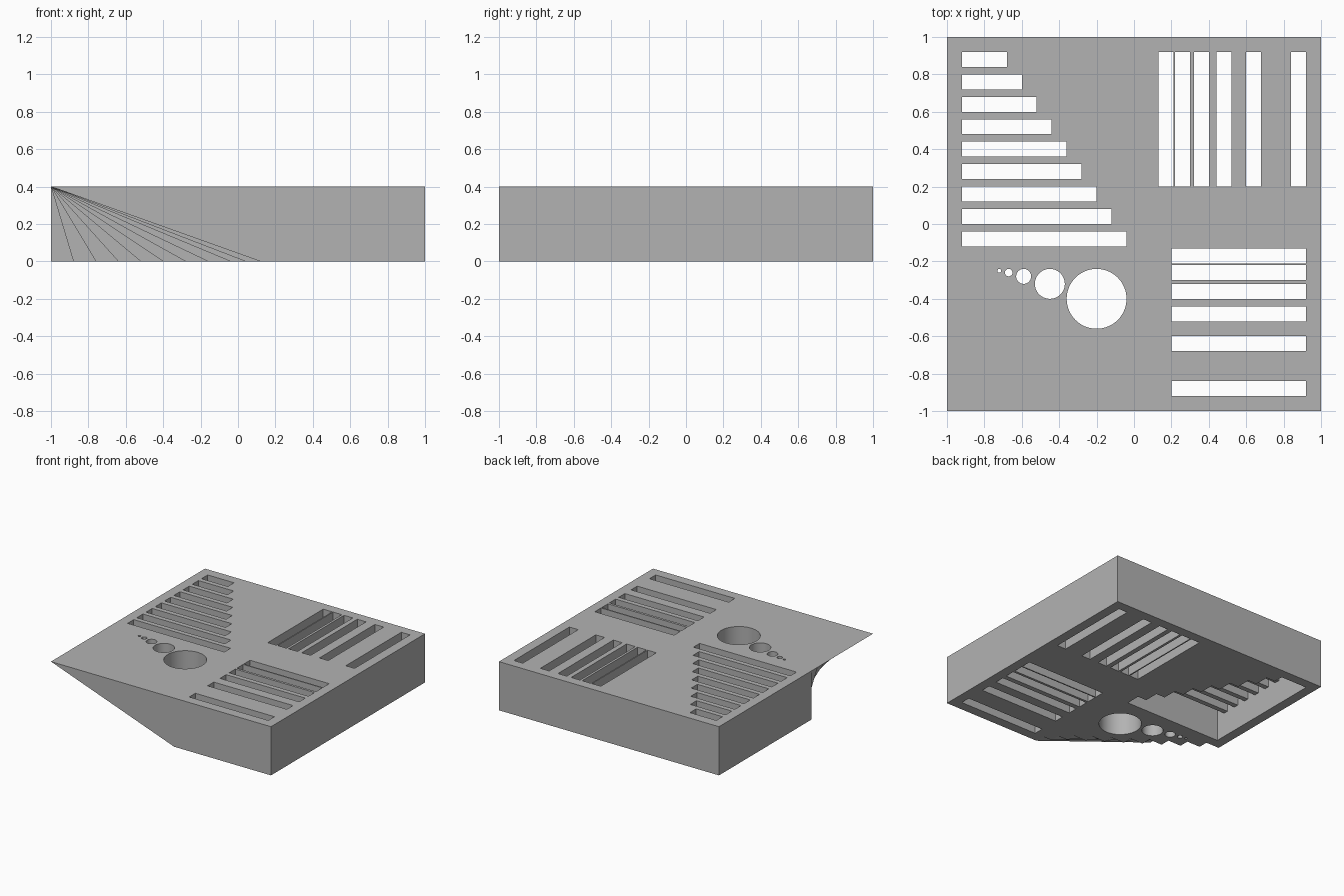
import bpy, bmesh, math

if "Cube" in bpy.data.objects:
    bpy.data.objects.remove(bpy.data.objects["Cube"])

H = 0.4          # block height
BRIDGE_Z = 0.2   # underside of the bridges

grey = bpy.data.materials.new("grey plastic")
grey.diffuse_color = (0.45, 0.45, 0.45, 1)
grey.use_nodes = True
grey.node_tree.nodes["Principled BSDF"].inputs["Base Color"].default_value = grey.diffuse_color


def finish(name, bm):
    bmesh.ops.recalc_face_normals(bm, faces=bm.faces[:])
    me = bpy.data.meshes.new(name)
    bm.to_mesh(me)
    bm.free()
    ob = bpy.data.objects.new(name, me)
    bpy.context.collection.objects.link(ob)
    me.materials.append(grey)
    return ob


def prism(bm, pts, z0, z1):
    lo = [bm.verts.new((x, y, z0)) for x, y in pts]
    hi = [bm.verts.new((x, y, z1)) for x, y in pts]
    bm.faces.new(lo)
    bm.faces.new(hi)
    for i in range(len(pts)):
        j = (i + 1) % len(pts)
        bm.faces.new((lo[i], lo[j], hi[j], hi[i]))


def slot(bm, x0, x1, y0, y1):
    prism(bm, [(x0, y0), (x1, y0), (x1, y1), (x0, y1)], -0.1, H + 0.1)


def cut(target, cutter):
    m = target.modifiers.new(cutter.name, "BOOLEAN")
    m.operation, m.solver, m.object = "DIFFERENCE", "EXACT", cutter
    bpy.context.view_layer.objects.active = target
    bpy.ops.object.modifier_apply(modifier=m.name)
    bpy.data.objects.remove(cutter)


# Block with ten overhang ramps, each 0.08 deep, then a plain wall behind
feet = [0.12, 0.04] + [-0.04 - 0.12 * i for i in range(8)] + [-1.0]
ends = [-1 + 0.08 * i for i in range(11)] + [1.0]
bm = bmesh.new()
tops = [bm.verts.new((-1, y, H)) for y in ends]
near = [bm.verts.new((x, y, 0)) for x, y in zip(feet, ends)]
far = [bm.verts.new((x, y, 0)) for x, y in zip(feet, ends[1:])]
fr, br = bm.verts.new((1, -1, 0)), bm.verts.new((1, 1, 0))
ftr, btr = bm.verts.new((1, -1, H)), bm.verts.new((1, 1, H))
for i in range(11):
    bm.faces.new((tops[i], near[i], far[i], tops[i + 1]))
    if i < 10:
        bm.faces.new((tops[i + 1], far[i], near[i + 1]))
bm.faces.new(tops + [btr, ftr])
bm.faces.new([v for pair in zip(near, far) for v in pair] + [br, fr])
bm.faces.new((tops[0], near[0], fr, ftr))
bm.faces.new((tops[-1], far[-1], br, btr))
bm.faces.new((fr, br, btr, ftr))
block = finish("test_block", bm)

# Stepped pocket under the bridges
rows = [(-0.04 - 0.08 * i, -0.12 + 0.12 * i) for i in range(9)]
pocket = [(-0.92, -0.12)]
for x, y in rows:
    pocket += [(x, y), (x, min(y + 0.12, 0.92))]
pocket.append((-0.92, 0.92))
bm = bmesh.new()
prism(bm, pocket, -0.1, BRIDGE_Z)
cut(block, finish("bridge_pocket", bm))

# Through slots: bridge gaps, then two sets separated by ever thicker walls
bm = bmesh.new()
for x, y in rows:
    slot(bm, -0.92, x, y, y + 0.08)
for a in (0.13, 0.22, 0.32, 0.44, 0.60, 0.84):
    slot(bm, a, a + 0.08, 0.2, 0.92)
    slot(bm, 0.2, 0.92, -a - 0.08, -a)
# Round holes, all touching the same back line
for x, r in ((-0.2, 0.16), (-0.45, 0.08), (-0.59, 0.04), (-0.67, 0.02), (-0.72, 0.01)):
    ring = [2 * math.pi * k / 64 for k in range(64)]
    prism(bm, [(x + r * math.cos(t), -0.24 - r + r * math.sin(t)) for t in ring],
          -0.1, H + 0.1)
cut(block, finish("slots_and_holes", bm))

bpy.context.view_layer.objects.active = block
block.select_set(True)
bpy.ops.object.shade_smooth_by_angle(angle=math.radians(12))
